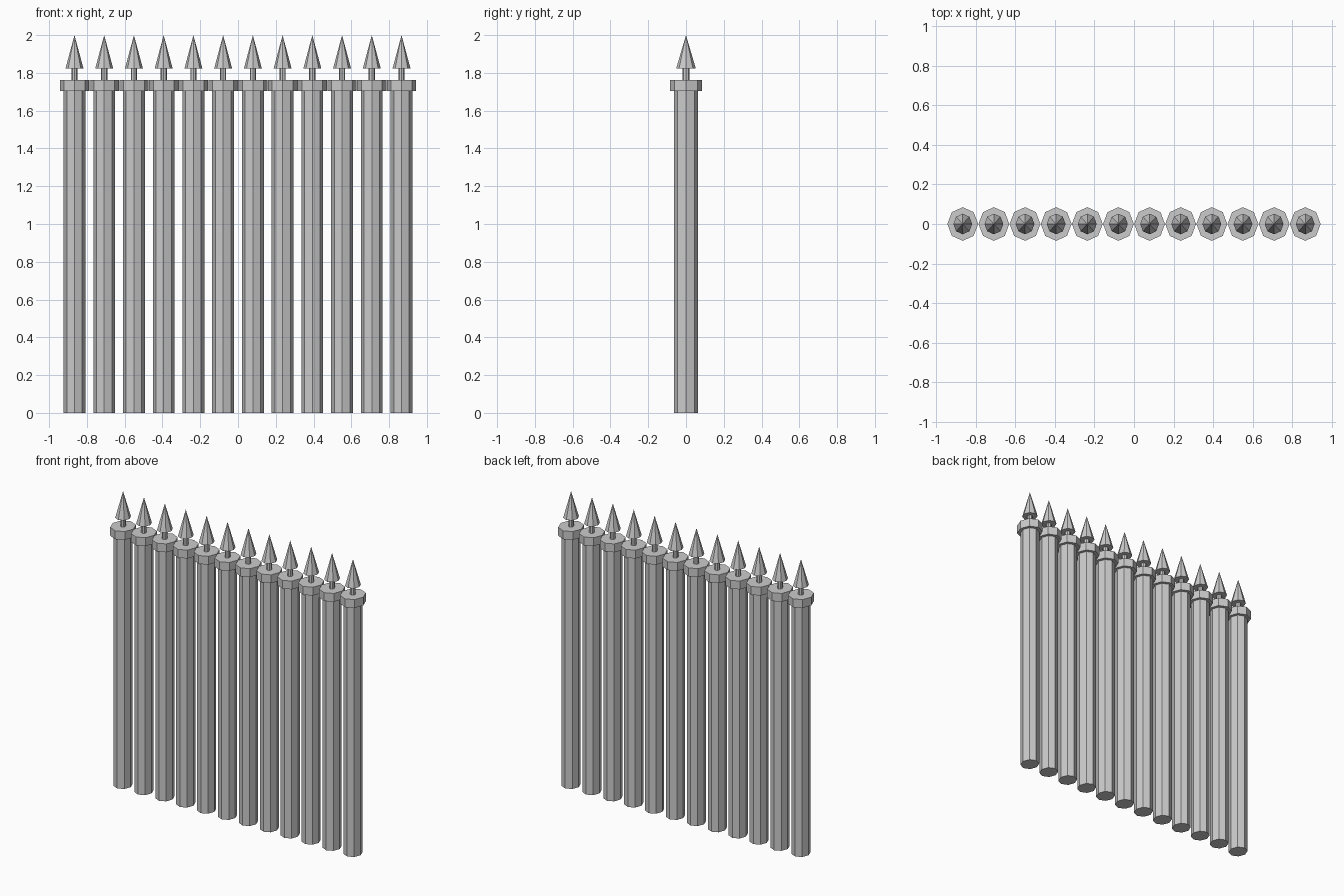
import bpy, math

if "Cube" in bpy.data.objects:
    bpy.data.objects.remove(bpy.data.objects["Cube"])

COUNT = 12
SPACING = 0.1574
SIDES = 8
SQUASH = 0.915   # parts are slightly narrower along the fence


def prism(name, x, z0, z1, r0, r1):
    """Eight-sided tapered prism between two heights."""
    bpy.ops.mesh.primitive_cone_add(vertices=SIDES, radius1=r0, radius2=r1,
                                    depth=z1 - z0, location=(x, 0, (z0 + z1) / 2))
    ob = bpy.context.object
    ob.name = name
    ob.scale.x = SQUASH
    return ob


for i in range(COUNT):
    x = (i - (COUNT - 1) / 2) * SPACING
    # post shaft
    prism(f"post_{i + 1}", x, 0.0, 1.71, 0.063, 0.063)
    # collar at the top of the post
    prism(f"collar_{i + 1}", x, 1.705, 1.762, 0.085, 0.085)
    # thin neck carrying the spike
    prism(f"neck_{i + 1}", x, 1.76, 1.83, 0.018, 0.018)
    # pointed finial
    prism(f"spike_{i + 1}", x, 1.823, 2.0, 0.052, 0.0)
